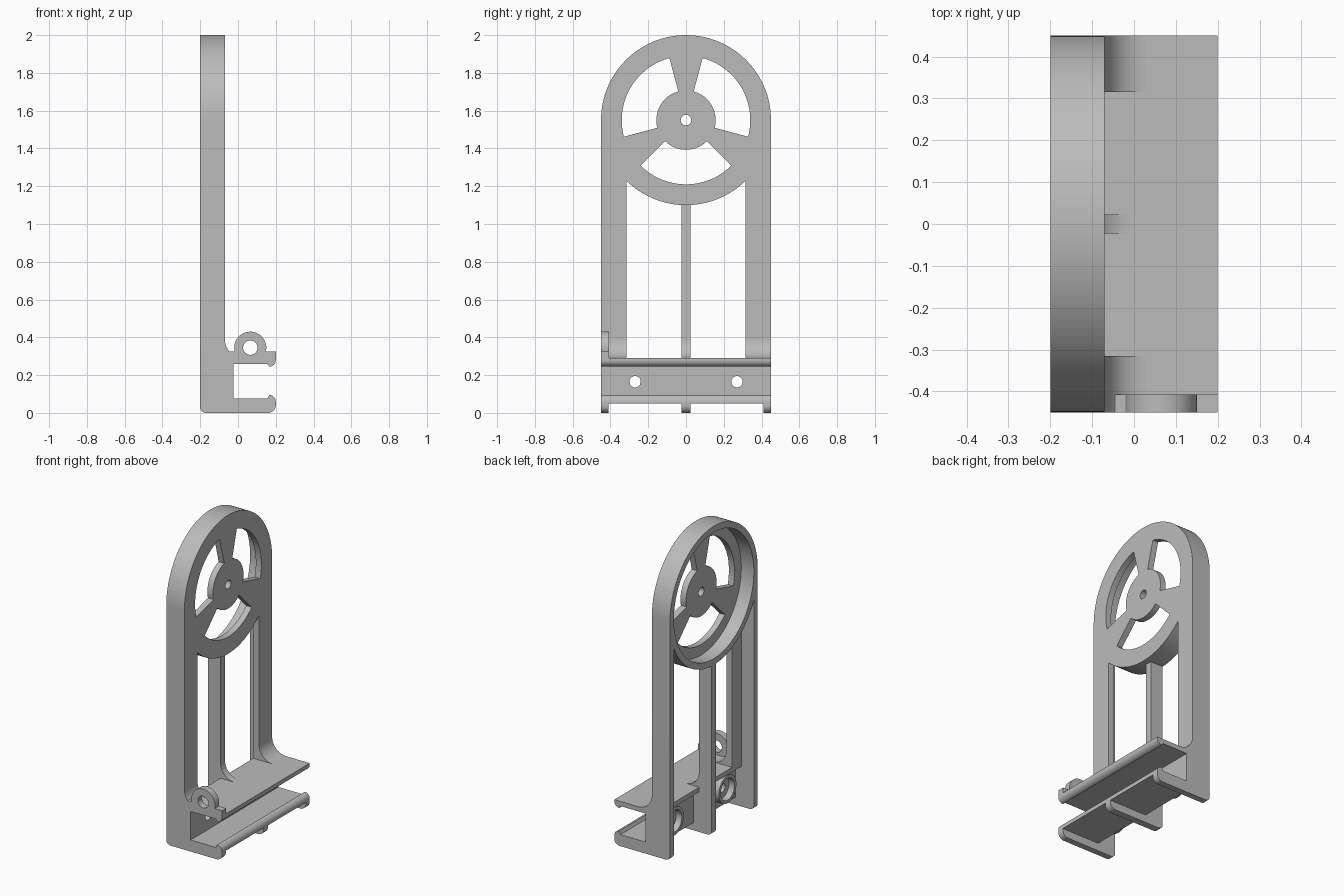
import bpy, bmesh
from math import cos, sin, radians, asin, degrees, sqrt

if "Cube" in bpy.data.objects:
    bpy.data.objects.remove(bpy.data.objects["Cube"])

GREY = (0.5, 0.5, 0.5, 1)
mat = bpy.data.materials.new("plain grey plastic")
mat.use_nodes = True
mat.diffuse_color = GREY
mat.node_tree.nodes["Principled BSDF"].inputs["Base Color"].default_value = GREY


def arc(cu, cv, r, start, end, steps=12):
    """Points on an arc, angles in degrees."""
    angles = [radians(start + (end - start) * i / steps) for i in range(steps + 1)]
    return [(cu + r * cos(a), cv + r * sin(a)) for a in angles]


def circle(cu, cv, r, steps=48):
    return arc(cu, cv, r, 0, 360, steps)[:-1]


def extrude(name, plane, lo, hi, outline, holes=()):
    """Fill an outline with holes in the xz or yz plane and extrude it from lo to hi."""
    curve = bpy.data.curves.new(name, "CURVE")
    curve.dimensions = "2D"
    curve.fill_mode = "BOTH"
    curve.extrude = (hi - lo) / 2
    for loop in [outline, *holes]:
        spline = curve.splines.new("POLY")
        spline.points.add(len(loop) - 1)
        for point, (u, v) in zip(spline.points, loop):
            point.co = (u, v, 0, 1)
        spline.use_cyclic_u = True
    temp = bpy.data.objects.new(name + " outline", curve)
    bpy.context.collection.objects.link(temp)
    graph = bpy.context.evaluated_depsgraph_get()
    mesh = bpy.data.meshes.new_from_object(temp.evaluated_get(graph))
    bpy.data.objects.remove(temp)
    bpy.data.curves.remove(curve)

    mid = (lo + hi) / 2
    bm = bmesh.new()
    bm.from_mesh(mesh)
    for vert in bm.verts:
        u, v, w = vert.co
        vert.co = (u, w + mid, v) if plane == "xz" else (w + mid, u, v)
    bmesh.ops.remove_doubles(bm, verts=bm.verts, dist=0.0001)
    bmesh.ops.recalc_face_normals(bm, faces=bm.faces)
    bm.to_mesh(mesh)
    bm.free()
    mesh.materials.clear()
    mesh.materials.append(mat)
    mesh.shade_smooth()
    mesh.set_sharp_from_angle(angle=radians(30))
    mesh.name = name
    obj = bpy.data.objects.new(name, mesh)
    bpy.context.collection.objects.link(obj)
    return obj


# Main dimensions
HALF, WALL, HUB_Z = 0.45, 0.04, 1.55
BACK, STEP, FACE = -0.2, -0.11, -0.07
POST_IN, SHELF_LOW, SHELF_TOP = 0.315, 0.26, 0.29


def arched_frame(inner, foot):
    """Arch on two legs, with a round lower edge between the legs."""
    a = degrees(asin(sqrt(HALF**2 - inner**2) / HALF))
    return ([(HALF, foot)] + arc(0, HUB_Z, HALF, 0, 180, 64) + [(-HALF, foot), (-inner, foot)]
            + arc(0, HUB_Z, HALF, 180 + a, 360 - a, 48) + [(inner, foot)])


# Face plate with three windows and the hub hole
windows = [arc(0, HUB_Z, 0.34, s, s + 90, 32) + arc(0, HUB_Z, 0.157, s + 90, s, 20)
           for s in (-15, 105, 225)]
extrude("face_plate", "yz", STEP, FACE, arched_frame(POST_IN, SHELF_TOP),
        windows + [circle(0, HUB_Z, 0.028, 24)])

# Deep rim around the wheel recess and side walls behind the plate
extrude("rim_and_side_walls", "yz", BACK, STEP, arched_frame(HALF - WALL, SHELF_LOW),
        [circle(0, HUB_Z, HALF - WALL, 80)])

# Centre rib, flaring onto the shelf
extrude("centre_rib", "xz", -0.0225, 0.0225,
        [(BACK, SHELF_LOW), (STEP, SHELF_LOW), (STEP, SHELF_TOP)]
        + arc(STEP + 0.1, SHELF_TOP + 0.1, 0.1, 270, 180)
        + [(STEP, 1.12), (BACK, 1.12)])

# Flares where the posts meet the shelf
for side, lo in (("left", POST_IN), ("right", -HALF)):
    extrude(side + "_post_flare", "xz", lo, lo + HALF - POST_IN,
            [(FACE, SHELF_TOP)] + arc(FACE + 0.1, SHELF_TOP + 0.1, 0.1, 270, 180))

# Clip: hooked shelf, lipped floor and back wall
extrude("clip_shelf", "xz", -HALF, HALF,
        [(STEP, SHELF_TOP), (0.2, SHELF_TOP)] + arc(0.165, 0.28, 0.035, 0, -90)
        + [(0.155, SHELF_LOW), (STEP, SHELF_LOW)])
extrude("clip_floor", "xz", -HALF, HALF,
        [(FACE, 0.05), (FACE, 0.075), (0.155, 0.075)]
        + arc(0.165, 0.06, 0.035, 90, 0) + [(0.2, 0.05)])
screws = [(-0.27, 0.165), (0.27, 0.165)]
extrude("clip_wall", "yz", FACE, -0.025,
        [(-HALF, 0.075), (HALF, 0.075), (HALF, SHELF_LOW), (-HALF, SHELF_LOW)],
        [circle(u, v, 0.03, 24) for u, v in screws])

# Collars around the screw holes on the back of the wall
for side, (u, v) in zip(("right", "left"), screws):
    extrude(side + "_screw_collar", "yz", STEP, FACE, circle(u, v, 0.09), [circle(u, v, 0.07)])

# Feet under the clip and behind its wall
foot = (arc(BACK + 0.03, 0.03, 0.03, 180, 270) + arc(0.16, 0.04, 0.04, -90, 0)
        + [(0.2, 0.05), (FACE, 0.05), (FACE, SHELF_LOW), (BACK, SHELF_LOW)])
for side, lo, hi in (("right", -HALF, WALL - HALF), ("centre", -0.0225, 0.0225),
                     ("left", HALF - WALL, HALF)):
    extrude(side + "_foot", "xz", lo, hi, foot)

# Eyelet standing on the right end of the shelf
EAR_X, EAR_Z, EAR_R, BAR = 0.065, 0.345, 0.085, 0.325
dip = degrees(asin((EAR_Z - BAR) / EAR_R))
extrude("eyelet", "xz", -HALF, -0.407,
        [(FACE, SHELF_TOP), (0.2, SHELF_TOP), (0.2, BAR)]
        + arc(EAR_X, EAR_Z, EAR_R, -dip, 180 + dip, 32) + [(-0.04, BAR), (FACE, BAR)],
        [circle(EAR_X, EAR_Z, 0.038, 32)])
